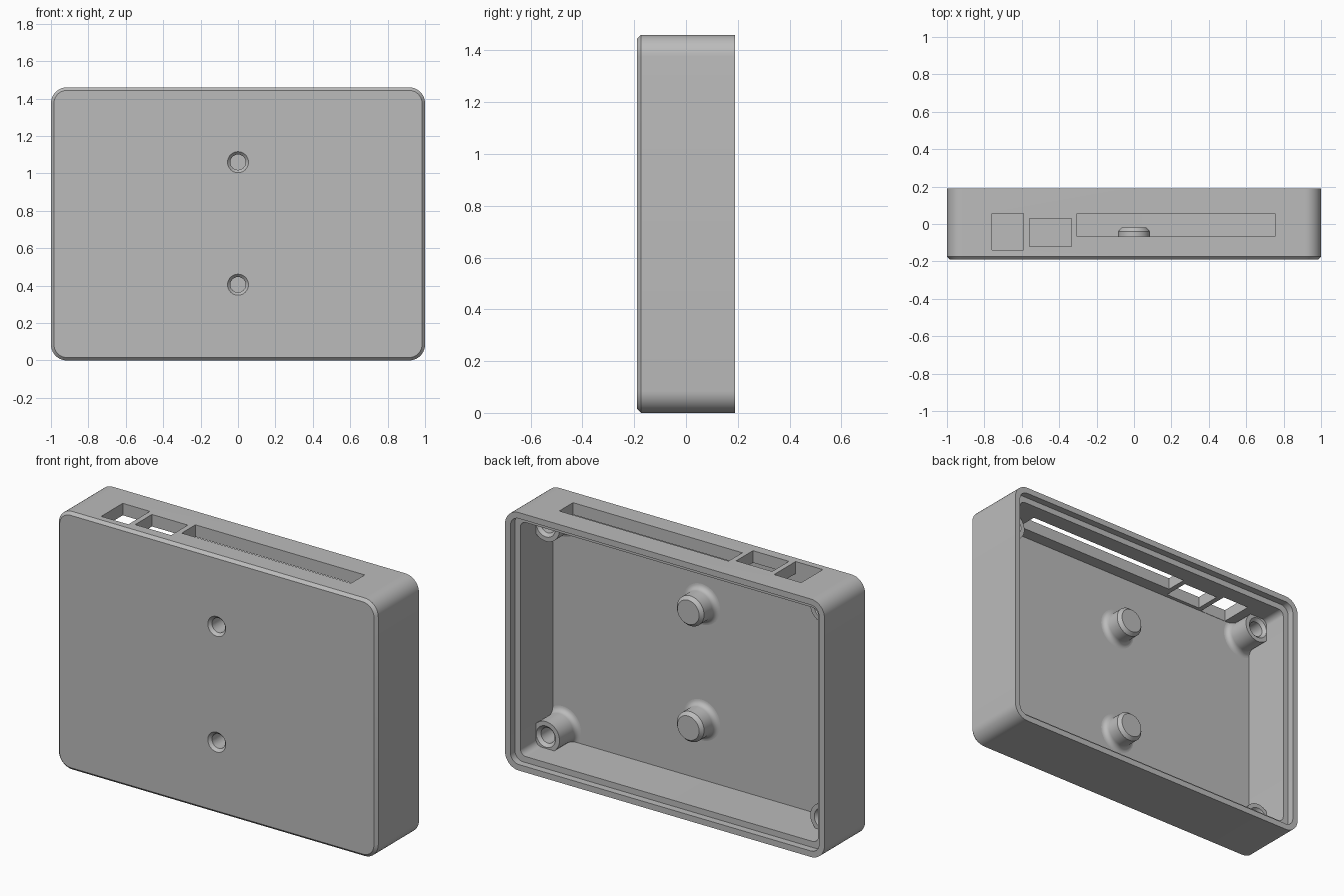
import bpy, bmesh, math
from mathutils import Vector, Matrix

cube = bpy.data.objects.get("Cube")
if cube:
    bpy.data.objects.remove(cube, do_unlink=True)

HALF_W, HEIGHT, BACK, FLOOR = 1.0, 1.46, 0.19, -0.14
RADIUS, WALL = 0.085, 0.068

grey = bpy.data.materials.new("Plain grey")
grey.use_nodes = True
grey.diffuse_color = (0.5, 0.5, 0.5, 1)
grey.node_tree.nodes["Principled BSDF"].inputs["Base Color"].default_value = (0.5, 0.5, 0.5, 1)


def make(name, bm):
    bmesh.ops.recalc_face_normals(bm, faces=bm.faces)
    mesh = bpy.data.meshes.new(name)
    bm.to_mesh(mesh)
    bm.free()
    mesh.materials.append(grey)
    ob = bpy.data.objects.new(name, mesh)
    bpy.context.collection.objects.link(ob)
    return ob


def rounded_ring(bm, inset, y, steps=10):
    """Rounded rectangle, inset from the case outline, at depth y."""
    r = max(RADIUS - inset, 0.035)
    cx, cz = HALF_W - inset - r, HEIGHT / 2 - inset - r
    verts = []
    for i, (sx, sz) in enumerate([(1, 1), (-1, 1), (-1, -1), (1, -1)]):
        for k in range(steps + 1):
            a = (i + k / steps) * math.pi / 2
            verts.append(bm.verts.new((sx * cx + r * math.cos(a), y,
                                       HEIGHT / 2 + sz * cz + r * math.sin(a))))
    return verts


def revolve(name, profile, x, z, steps=48):
    """Spin (radius, y) points around a front-to-back axis."""
    bm = bmesh.new()
    verts = [bm.verts.new((r, y, 0)) for r, y in profile]
    edges = [bm.edges.new(pair) for pair in zip(verts, verts[1:])]
    bmesh.ops.spin(bm, geom=verts + edges, cent=(0, 0, 0), axis=(0, 1, 0),
                   angle=math.tau, steps=steps)
    bmesh.ops.remove_doubles(bm, verts=bm.verts, dist=0.0001)
    bmesh.ops.translate(bm, verts=bm.verts, vec=(x, 0, z))
    return make(name, bm)


def box(name, low, high):
    bm = bmesh.new()
    low, high = Vector(low), Vector(high)
    bmesh.ops.create_cube(bm, size=1, matrix=Matrix.Translation((low + high) / 2)
                          @ Matrix.Diagonal((*(high - low), 1)))
    return make(name, bm)


def cut(ob, cutters):
    bpy.context.view_layer.objects.active = ob
    for c in cutters:
        mod = ob.modifiers.new("Cut", 'BOOLEAN')
        mod.operation, mod.solver, mod.object = 'DIFFERENCE', 'EXACT', c
        bpy.ops.object.modifier_apply(modifier=mod.name)


def flare(radius, size=0.03, steps=6):
    """Concave fillet where a post meets the floor."""
    return [(radius + size * (1 - math.sin(a)), FLOOR + size * (1 - math.cos(a)))
            for a in (k / steps * math.pi / 2 for k in range(steps + 1))]


# Open-backed case with chamfered front and stepped rim
bm = bmesh.new()
sections = [(0.016, -BACK), (0, -0.174), (0, BACK), (0.034, BACK),
            (0.034, 0.15), (WALL, 0.15), (WALL, FLOOR)]
rings = [rounded_ring(bm, *s) for s in sections]
for a, b in zip(rings, rings[1:]):
    for i in range(len(a)):
        j = (i + 1) % len(a)
        bm.faces.new((a[i], a[j], b[j], b[i]))
bm.faces.new(rings[0])
bm.faces.new(rings[-1])
case = make("case_shell", bm)
parts = [case]

# Port openings in the top wall
slots = [(-0.76, -0.59, -0.138, 0.055), (-0.56, -0.335, -0.12, 0.03),
         (-0.305, 0.755, -0.068, 0.055)]
cutters = [box("port_cutter", (x0, y0, HEIGHT - 0.1), (x1, y1, HEIGHT + 0.1))
           for x0, x1, y0, y1 in slots]

# Closed centre posts with blind screw holes entering from the front
base = FLOOR - 0.005
for name, z in (("upper_centre_post", 1.06), ("lower_centre_post", 0.405)):
    post = revolve(name, [(0, base), (0.115, base)] + flare(0.085)
                   + [(0.085, -0.04), (0.068, -0.02), (0, -0.02)], 0, z)
    hole = revolve("hole_cutter", [(0, -0.21), (0.075, -0.21), (0.041, -0.174),
                                   (0.041, -0.065), (0, -0.065)], 0, z)
    cut(post, [hole])
    cutters.append(hole)
    parts.append(post)
cut(case, cutters)

# Corner posts with countersunk holes facing the back
TOP = 0.01
for side, x in (("left", 0.87), ("right", -0.87)):
    for level, z in (("upper", HEIGHT - 0.135), ("lower", 0.135)):
        parts.append(revolve(f"{level}_{side}_corner_post",
                             [(0, base), (0.115, base)] + flare(0.085)
                             + [(0.085, TOP), (0.06, TOP), (0.043, TOP - 0.017),
                                (0.043, -0.12), (0, -0.12)], x, z))

for c in cutters:
    bpy.data.objects.remove(c, do_unlink=True)

# Smooth the curved surfaces, keep edges crisp
bpy.ops.object.select_all(action='DESELECT')
for ob in parts:
    ob.select_set(True)
bpy.context.view_layer.objects.active = case
bpy.ops.object.shade_smooth_by_angle(angle=math.radians(30))
